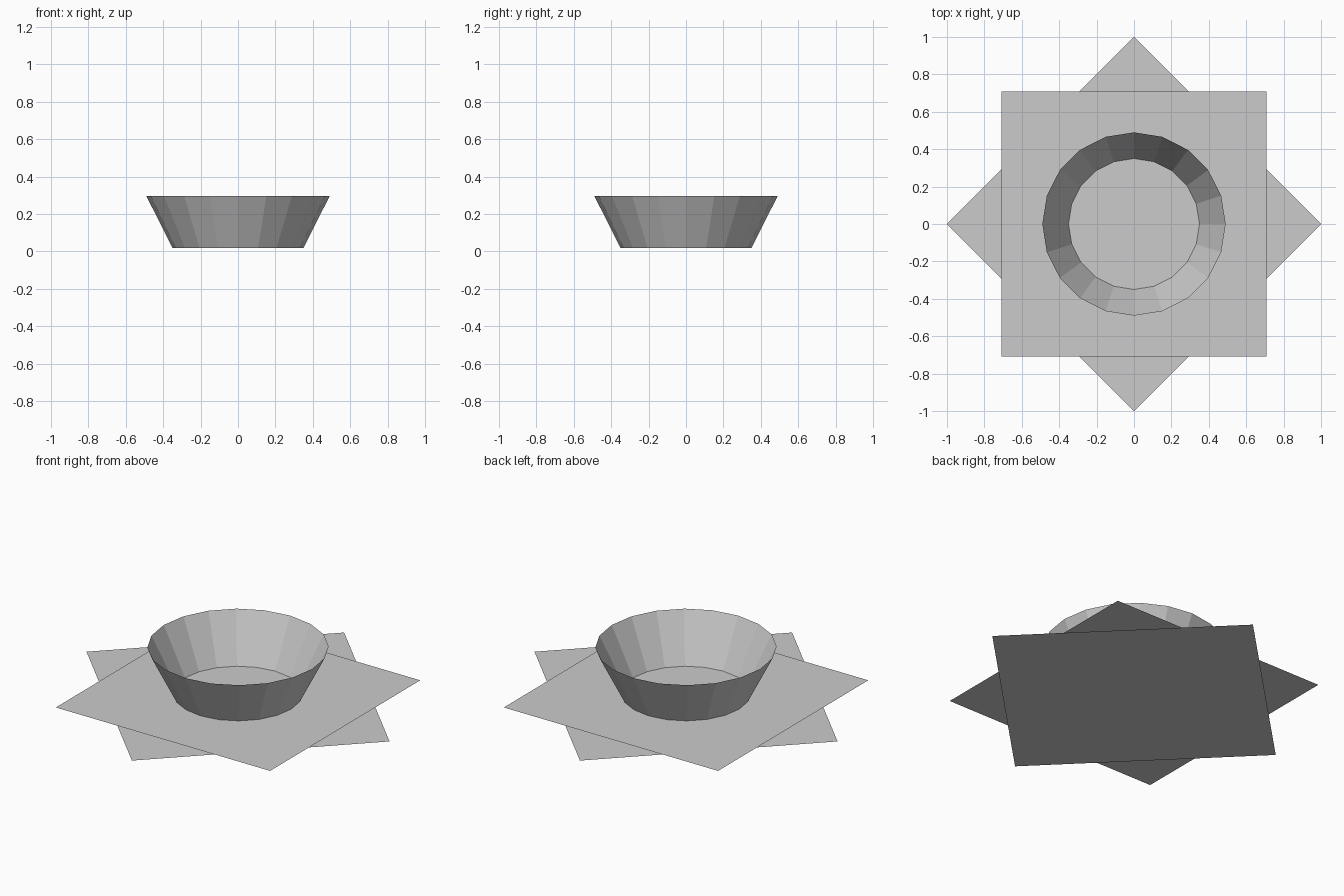
import bpy, bmesh, math

if "Cube" in bpy.data.objects:
    bpy.data.objects.remove(bpy.data.objects["Cube"])

grey = bpy.data.materials.new("plain_grey")
grey.diffuse_color = (0.6, 0.6, 0.6, 1)
grey.use_nodes = True
grey.node_tree.nodes["Principled BSDF"].inputs["Base Color"].default_value = grey.diffuse_color


def add_object(name, bm):
    mesh = bpy.data.meshes.new(name)
    bm.to_mesh(mesh)
    bm.free()
    mesh.materials.append(grey)
    obj = bpy.data.objects.new(name, mesh)
    bpy.context.collection.objects.link(obj)
    return obj


def ring(bm, radius, z, sides, turn=0.0):
    return [bm.verts.new((radius * math.cos(turn + math.tau * i / sides),
                          radius * math.sin(turn + math.tau * i / sides), z))
            for i in range(sides)]


# Two thin square sheets, turned 45 degrees to each other
for name, z, turn in (("lower_sheet", 0.0, 0.0), ("upper_sheet", 0.016, math.pi / 4)):
    bm = bmesh.new()
    bm.faces.new(ring(bm, 1.0, z, 4, turn))
    add_object(name, bm)

# Open flared wall of the bowl, 20 flat sides
SIDES = 20
bm = bmesh.new()
low = ring(bm, 0.35, 0.018, SIDES)
high = ring(bm, 0.49, 0.296, SIDES)
for i in range(SIDES):
    j = (i + 1) % SIDES
    bm.faces.new((low[i], low[j], high[j], high[i]))
add_object("bowl_wall", bm)
